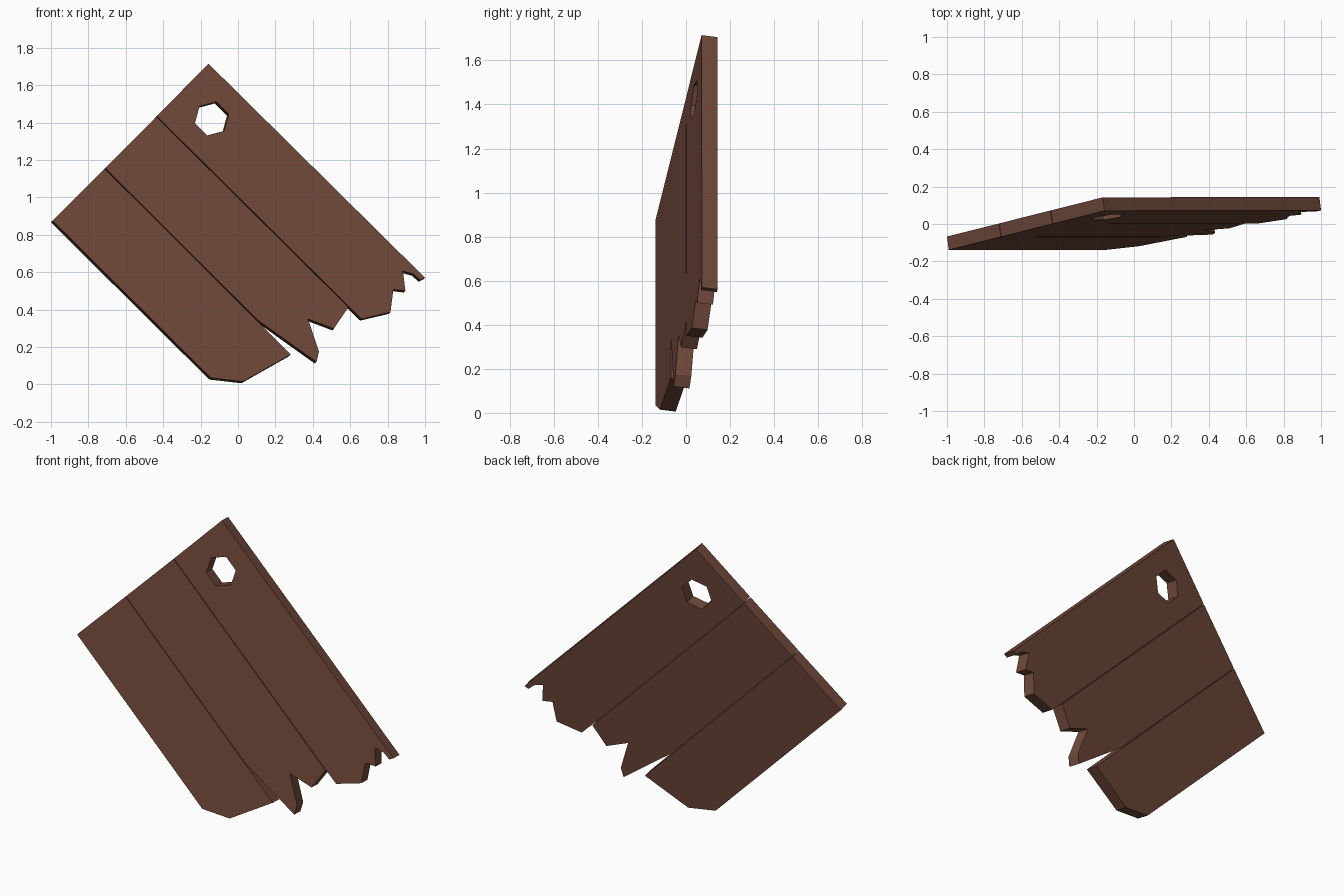
import bpy
import bmesh
import math
from mathutils import Vector

if "Cube" in bpy.data.objects:
    bpy.data.objects.remove(bpy.data.objects["Cube"], do_unlink=True)

# One brown wood colour for the whole board
wood = bpy.data.materials.new("brown wood")
wood.use_nodes = True
colour = (0.16, 0.065, 0.042, 1)
wood.diffuse_color = colour
wood.node_tree.nodes["Principled BSDF"].inputs["Base Color"].default_value = colour

# The board leans back towards its upper right edge
SLOPE = 0.125
OFFSET = -0.124
THICKNESS = 0.073
BACK = Vector((-SLOPE, 1, -SLOPE)).normalized() * THICKNESS
GAP = 0.003


def on_face(x, z):
    return Vector((x, SLOPE * (x + z) + OFFSET, z))


def plank(name, outline, hole=None):
    """Fill a flat outline on the leaning face and extrude it to the back."""
    bm = bmesh.new()
    for loop in filter(None, (outline, hole)):
        verts = [bm.verts.new(on_face(x, z)) for x, z in loop]
        for a, b in zip(verts, verts[1:] + verts[:1]):
            bm.edges.new((a, b))
    bmesh.ops.triangle_fill(bm, edges=bm.edges[:], use_beauty=True)
    out = bmesh.ops.extrude_face_region(bm, geom=bm.faces[:], use_keep_orig=True)
    moved = [v for v in out["geom"] if isinstance(v, bmesh.types.BMVert)]
    bmesh.ops.translate(bm, verts=moved, vec=BACK)
    bmesh.ops.recalc_face_normals(bm, faces=bm.faces[:])
    mesh = bpy.data.meshes.new(name)
    bm.to_mesh(mesh)
    bm.free()
    mesh.materials.append(wood)
    obj = bpy.data.objects.new(name, mesh)
    bpy.context.collection.objects.link(obj)
    return obj


# Lower plank with a chipped point
plank("lower_plank", [
    (-0.991, 0.875), (-0.713, 1.153), (0.10, 0.343), (0.283, 0.16),
    (0.027, 0.015), (-0.145, 0.035)])

# Middle plank with a splintered end
plank("middle_plank", [
    (-0.713 + GAP, 1.153 + GAP), (-0.437, 1.431), (0.59, 0.413),
    (0.513, 0.298), (0.374, 0.35), (0.433, 0.176), (0.42, 0.12),
    (0.10 + GAP, 0.343 + GAP)])

# Upper plank with a jagged end and a six-sided hole
hole = [(-0.14 + 0.093 * math.cos(math.radians(a)),
         1.421 + 0.093 * math.sin(math.radians(a))) for a in range(15, 375, 60)]
plank("upper_plank", [
    (-0.437 + GAP, 1.431 + GAP), (-0.158, 1.715), (1.0, 0.57),
    (0.975, 0.558), (0.938, 0.59), (0.882, 0.606), (0.895, 0.5),
    (0.831, 0.508), (0.815, 0.386), (0.662, 0.35),
    (0.59 + GAP, 0.413 + GAP)], hole)
